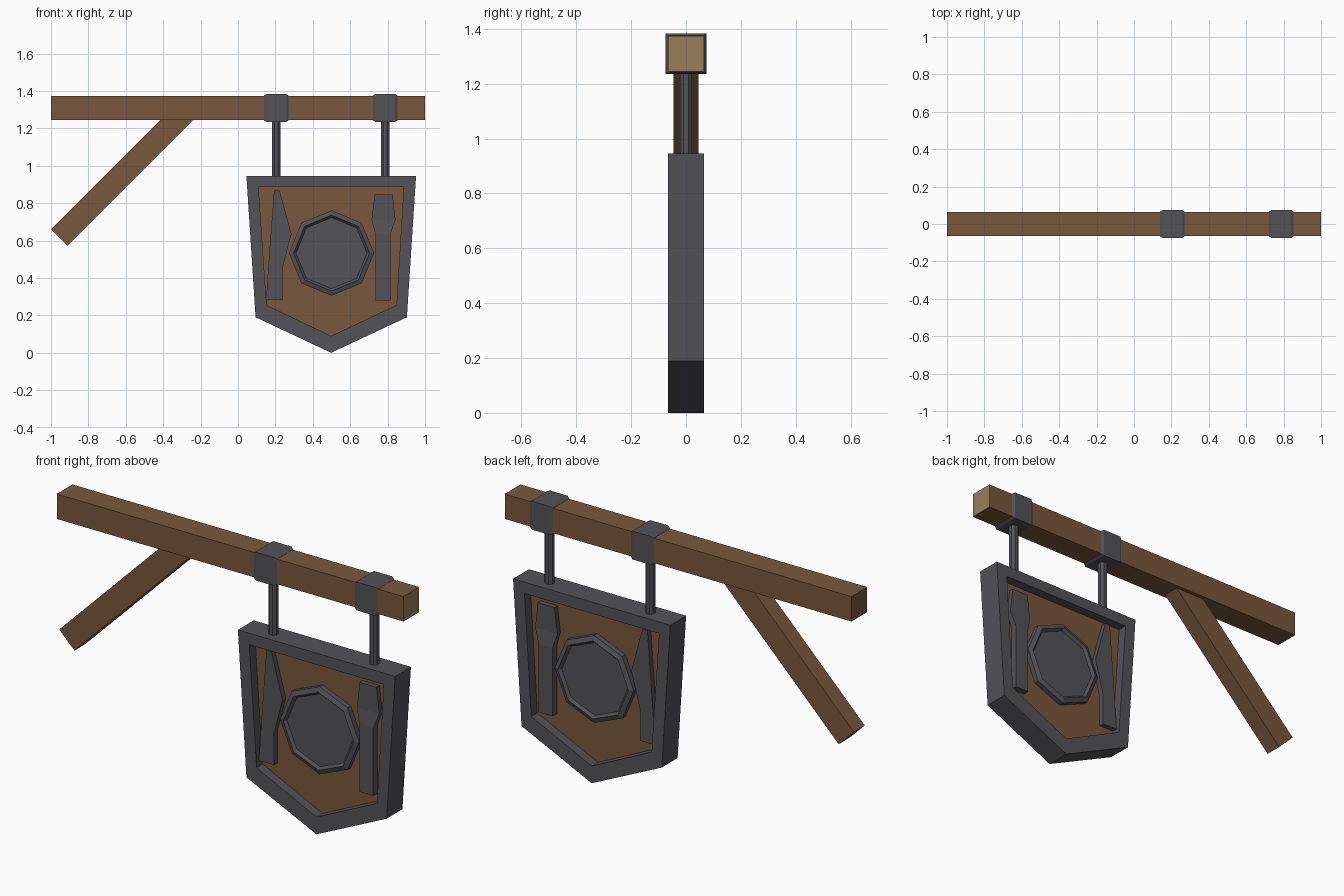
import bpy, bmesh, math

if "Cube" in bpy.data.objects:
    bpy.data.objects.remove(bpy.data.objects["Cube"])


def material(name, rgb):
    m = bpy.data.materials.new(name)
    m.diffuse_color = (*rgb, 1)
    m.use_nodes = True
    m.node_tree.nodes["Principled BSDF"].inputs["Base Color"].default_value = m.diffuse_color
    return m


WOOD = material("brown wood", (0.19, 0.098, 0.044))
CUT = material("pale cut wood", (0.31, 0.215, 0.095))
IRON = material("dark iron", (0.087, 0.084, 0.095))


def loft(name, rings, mat, closed=False):
    """Skin rings of equal length; cap the ends, or join last ring to first."""
    bm = bmesh.new()
    vs = [[bm.verts.new(p) for p in r] for r in rings]
    n = len(vs[0])
    pairs = list(zip(vs, vs[1:])) + ([(vs[-1], vs[0])] if closed else [])
    for a, b in pairs:
        for i in range(n):
            j = (i + 1) % n
            bm.faces.new((a[i], a[j], b[j], b[i]))
    if not closed:
        bm.faces.new(vs[0])
        bm.faces.new(vs[-1])
    bmesh.ops.recalc_face_normals(bm, faces=bm.faces)
    me = bpy.data.meshes.new(name)
    bm.to_mesh(me)
    bm.free()
    me.materials.append(mat)
    ob = bpy.data.objects.new(name, me)
    bpy.context.collection.objects.link(ob)
    return ob


def flat(pts, y):
    return [(x, y, z) for x, z in pts]


def prism(name, pts, d, mat):
    return loft(name, [flat(pts, -d), flat(pts, d)], mat)


def square_x(x, r, cz=1.309):
    return [(x, -r, cz - r), (x, r, cz - r), (x, r, cz + r), (x, -r, cz + r)]


def ngon(r, n=8, turn=0.0):
    return [(r * math.cos(turn + math.tau * i / n), r * math.sin(turn + math.tau * i / n))
            for i in range(n)]


# Beam with a pale sawn end on the right
beam = loft("beam", [square_x(-1, 0.065), square_x(1, 0.065)], WOOD)
beam.data.materials.append(CUT)
for f in beam.data.polygons:
    if f.normal.x > 0.9:
        f.material_index = 1

# Diagonal brace
prism("brace", [(-1, 0.66), (-0.912, 0.573), (-0.21, 1.275), (-0.385, 1.275)], 0.045, WOOD)

# Brackets round the beam, with hanging rods
for side, x in (("left", 0.205), ("right", 0.787)):
    loft(side + "_bracket",
         [square_x(x + dx, r) for dx, r in
          ((-0.066, 0.066), (-0.053, 0.074), (0.053, 0.074), (0.066, 0.066))], IRON)
    circle = ngon(0.024, 8, math.pi / 8)
    loft(side + "_rod", [[(x + a, b, z) for a, b in circle] for z in (0.93, 1.25)], IRON)

# Sign frame and recessed panel
outer = [(0.045, 0.945), (0.952, 0.945), (0.903, 0.19), (0.498, 0), (0.094, 0.19)]
inner = [(0.11, 0.885), (0.886, 0.885), (0.847, 0.255), (0.498, 0.09), (0.153, 0.255)]
D = 0.065
loft("sign_frame", [flat(outer, -D), flat(outer, D), flat(inner, D), flat(inner, -D)],
     IRON, closed=True)
prism("sign_panel", inner, 0.015, WOOD)

# Plate with raised rim on both sides
rim = [(0.19, 0.038), (0.203, 0.052), (0.228, 0.042)]
profile = [(r, -y) for r, y in rim] + [(r, y) for r, y in reversed(rim)]
loft("plate", [[(0.5 + a, y, 0.533 + b) for a, b in ngon(r)] for r, y in profile], IRON)


def utensil(name, rows):
    """Rows of (z, left x, right x, half depth), showing on both sign faces."""
    loft(name, [[(a, -d, z), (b, -d, z), (b, d, z), (a, d, z)] for z, a, b, d in rows], IRON)


# Knife and fork
utensil("knife", [(0.87, 0.193, 0.222, 0.042), (0.635, 0.175, 0.286, 0.042),
                  (0.45, 0.161, 0.237, 0.042), (0.283, 0.15, 0.237, 0.042)])
utensil("fork", [(0.845, 0.73, 0.827, 0.04), (0.71, 0.714, 0.842, 0.04),
                 (0.635, 0.735, 0.815, 0.05), (0.28, 0.735, 0.815, 0.05)])
